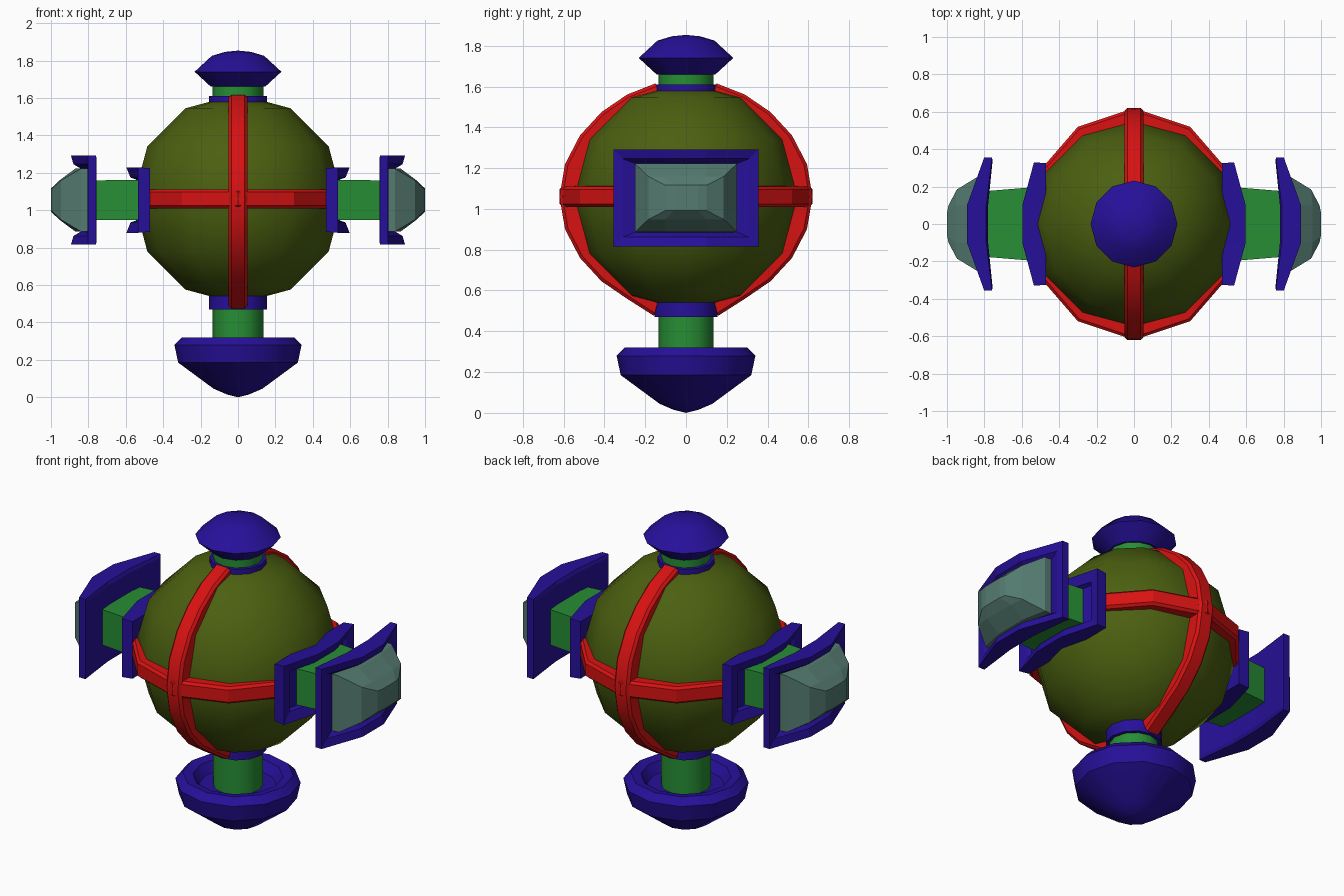
import bpy, bmesh, math
from mathutils import Vector

cube = bpy.data.objects.get("Cube")
if cube:
    bpy.data.objects.remove(cube, do_unlink=True)

CENTRE = 1.06


def material(name, rgb):
    m = bpy.data.materials.new(name)
    m.use_nodes = True
    m.diffuse_color = (*rgb, 1)
    m.node_tree.nodes["Principled BSDF"].inputs["Base Color"].default_value = (*rgb, 1)
    return m


olive = material("olive", (0.07, 0.115, 0.005))
red = material("red", (0.68, 0.006, 0.006))
blue = material("blue", (0.02, 0.005, 0.32))
green = material("green", (0.02, 0.27, 0.035))
glass = material("grey_green", (0.09, 0.2, 0.165))


def finish(bm, name, mat, smooth=None):
    bmesh.ops.remove_doubles(bm, verts=bm.verts, dist=0.0005)
    bmesh.ops.recalc_face_normals(bm, faces=bm.faces)
    mesh = bpy.data.meshes.new(name)
    bm.to_mesh(mesh)
    bm.free()
    mesh.materials.append(mat)
    obj = bpy.data.objects.new(name, mesh)
    bpy.context.collection.objects.link(obj)
    if smooth:
        bpy.ops.object.select_all(action="DESELECT")
        obj.select_set(True)
        bpy.context.view_layer.objects.active = obj
        bpy.ops.object.shade_smooth_by_angle(angle=math.radians(smooth))
    return obj


def loft(bm, rings):
    """Join closed rings of points with quads."""
    loops = [[bm.verts.new(p) for p in ring] for ring in rings]
    for a, b in zip(loops, loops[1:]):
        for i in range(len(a)):
            j = (i + 1) % len(a)
            bm.faces.new((a[i], a[j], b[j], b[i]))
    return loops


def lathe(name, profile, mat, segments=12):
    """Turn (radius, height) points about the z axis."""
    bm = bmesh.new()
    verts = [bm.verts.new((r, 0, z)) for r, z in profile]
    edges = [bm.edges.new(pair) for pair in zip(verts, verts[1:])]
    bmesh.ops.spin(bm, geom=verts + edges, cent=(0, 0, 0), axis=(0, 0, 1),
                   angle=math.tau, steps=segments, use_merge=False)
    return finish(bm, name, mat, 32)


def bent_block(name, side, rings, mat):
    """Loft rectangles (x, half width, half height, bend) along x, swept back at the ends."""
    bm = bmesh.new()
    outlines = []
    for x, w, h, bend in rings:
        inner = min(0.1, w * 0.6)
        row = [-w, -inner, inner, w]
        outline = [(y, h) for y in row] + [(y, -h) for y in reversed(row)]
        outlines.append([(side * (x - bend * (abs(y) - inner)), y, CENTRE - 0.006 + z) if abs(y) > inner
                         else (side * x, y, CENTRE - 0.006 + z) for y, z in outline])
    loops = loft(bm, outlines)
    for ring in (loops[0], loops[-1]):
        for i in range(3):
            bm.faces.new((ring[i], ring[i + 1], ring[6 - i], ring[7 - i]))
    return finish(bm, name, mat)


def band(name, start, end, step, forward, along, across):
    """Raised strip following the ball from one angle to another."""
    bm = bmesh.new()
    rings = []
    for deg in range(start, end + 1, step):
        a = math.radians(deg)
        out = forward * math.cos(a) + along * math.sin(a)
        top = 0.575 + 0.045 * math.cos(a) ** 4
        if deg == -75:
            top += 0.03
        rings.append([out * r + across * w + Vector((0, 0, CENTRE))
                      for r, w in ((0.52, -0.052), (top - 0.015, -0.05), (top, -0.036),
                                   (top, 0.036), (top - 0.015, 0.05), (0.52, 0.052))])
    loops = loft(bm, rings)
    bm.faces.new(loops[0])
    bm.faces.new(loops[-1])
    return finish(bm, name, red, 25)


# Ball
bm = bmesh.new()
bmesh.ops.create_uvsphere(bm, u_segments=12, v_segments=6, radius=0.56)
bmesh.ops.translate(bm, verts=bm.verts, vec=(0, 0, CENTRE))
finish(bm, "ball", olive, 45)

# Crossed bands on front and back
X, Z = Vector((1, 0, 0)), Vector((0, 0, 1))
for label, sign in (("front", -1), ("back", 1)):
    forward = Vector((0, sign, 0))
    band(label + "_upright_band", -75, 75, 15, forward, Z, X)
    band(label + "_level_band", -60, 60, 30, forward, X, Z)

# Top fitting
lathe("top_collar", [(0, 1.5), (0.155, 1.5), (0.155, 1.61), (0.13, 1.61), (0, 1.6)], blue)
lathe("top_neck", [(0, 1.55), (0.135, 1.55), (0.135, 1.68), (0, 1.68)], green)
lathe("top_cap", [(0, 1.66), (0.145, 1.66), (0.232, 1.74), (0.14, 1.825),
                  (0.07, 1.846), (0, 1.853)], blue)

# Bottom fitting
lathe("bottom_collar", [(0, 0.47), (0.155, 0.47), (0.155, 0.6), (0, 0.6)], blue)
lathe("bottom_neck", [(0, 0.24), (0.135, 0.24), (0.135, 0.5), (0, 0.5)], green)
lathe("bottom_bowl", [(0, 0.255), (0.21, 0.255), (0.245, 0.31), (0.3, 0.32), (0.34, 0.28),
                      (0.32, 0.185), (0.13, 0.045), (0.06, 0.015), (0, 0)], blue)

# Side arms with pads, end frames and faceted lenses
for label, side in (("left", 1), ("right", -1)):
    bent_block(label + "_pad", side,
               [(0.47, 0.325, 0.17, 0), (0.597, 0.33, 0.175, 0.27),
                (0.575, 0.27, 0.12, 0.27), (0.545, 0.25, 0.11, 0.2)], blue)
    bent_block(label + "_arm", side,
               [(0.5, 0.2, 0.108, 0), (0.8, 0.175, 0.105, 0)], green)
    bent_block(label + "_end_frame", side,
               [(0.78, 0.34, 0.22, 0.1), (0.79, 0.355, 0.238, 0.12), (0.893, 0.355, 0.238, 0.36),
                (0.88, 0.31, 0.192, 0.36), (0.84, 0.25, 0.168, 0.3)], blue)
    bent_block(label + "_lens", side,
               [(0.82, 0.25, 0.17, 0.2), (0.87, 0.25, 0.168, 0.2),
                (0.955, 0.185, 0.105, 0.1), (1.0, 0.1, 0.062, 0.2)], glass)
